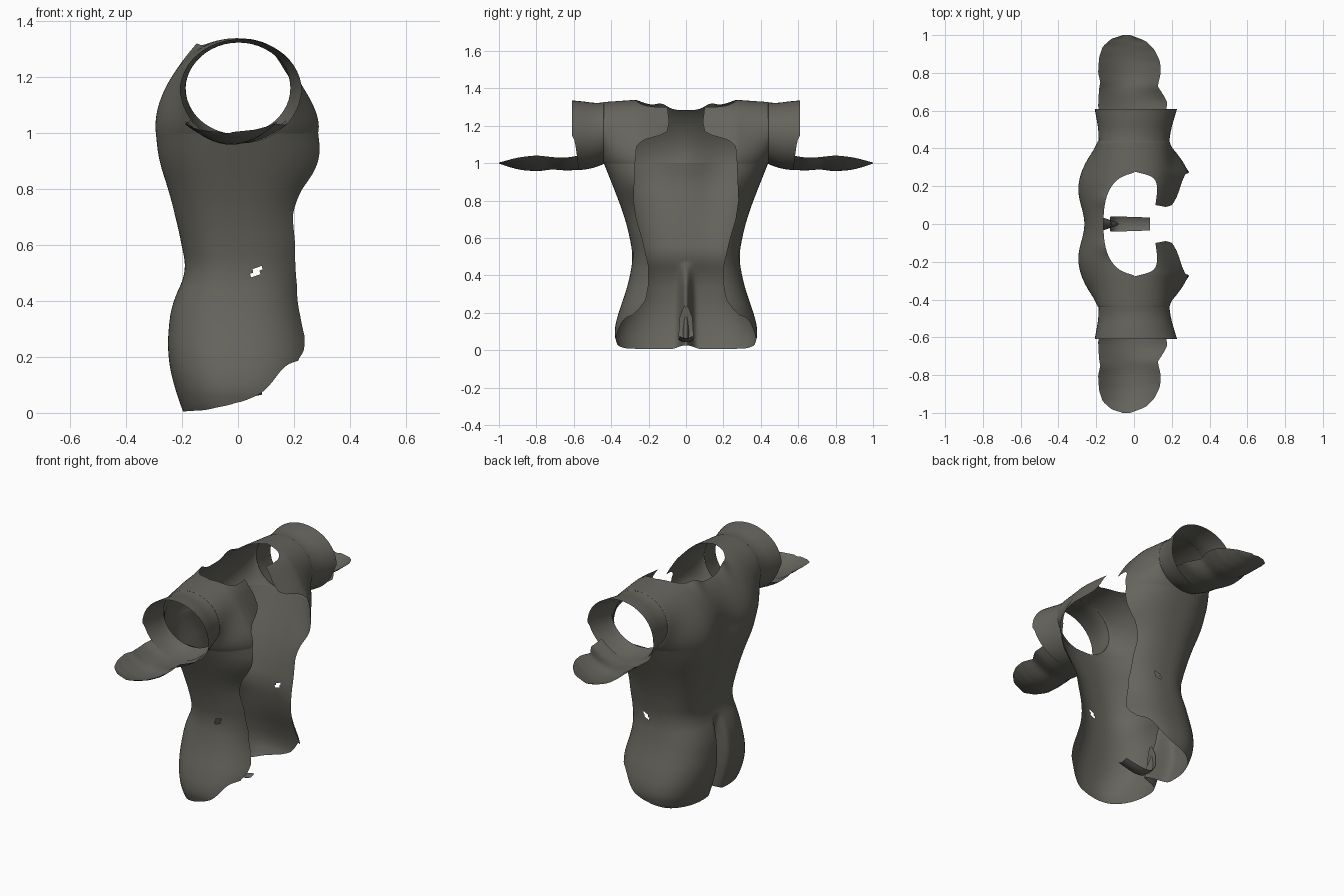
import bpy, bmesh, math

if "Cube" in bpy.data.objects:
    bpy.data.objects.remove(bpy.data.objects["Cube"])

cloth = bpy.data.materials.new("dark olive grey")
cloth.diffuse_color = (0.13, 0.127, 0.108, 1)
cloth.use_nodes = True
cloth.node_tree.nodes["Principled BSDF"].inputs["Base Color"].default_value = cloth.diffuse_color
N = 2.5          # squareness of the torso section
W1 = 0.44        # half width at the armpit


def table(pts, v):
    """Linear lookup in a list of (key, value) pairs."""
    if v <= pts[0][0]:
        return pts[0][1]
    for (a, p), (b, q) in zip(pts, pts[1:]):
        if v <= b:
            return p + (q - p) * (v - a) / (b - a)
    return pts[-1][1]


def soft(pts, v, d=.05):
    """Rounded lookup, exact at both ends of the list."""
    d = max(0, min(d, v - pts[0][0], pts[-1][0] - v))
    return sum(table(pts, v + d * k / 3) for k in range(-3, 4)) / 7


def sheet(name, fn, nu, nv, flip=False, hole=None):
    """Grid surface fn(u, v), mirrored to the other side in y."""
    bm = bmesh.new()
    g = [[bm.verts.new(fn(i / nu, j / nv)) for j in range(nv + 1)] for i in range(nu + 1)]
    for i in range(nu):
        for j in range(nv):
            q = [g[i][j], g[i + 1][j], g[i + 1][j + 1], g[i][j + 1]]
            f = bm.faces.new(q[::-1] if flip else q)
            f.smooth = True
            if hole and hole(f.calc_center_median()):
                bm.faces.remove(f)
    bmesh.ops.remove_doubles(bm, verts=bm.verts, dist=0.0005)
    me = bpy.data.meshes.new(name)
    bm.to_mesh(me)
    bm.free()
    me.materials.append(cloth)
    ob = bpy.data.objects.new(name, me)
    bpy.context.collection.objects.link(ob)
    m = ob.modifiers.new("mirror", 'MIRROR')
    m.use_axis = (False, True, False)
    m.use_clip = True
    return ob


# Torso profiles by height
WIDTH = [(0, .345), (.02, .368), (.06, .382), (.1, .386), (.2, .362), (.3, .325), (.4, .298), (.5, .283),
         (.6, .3), (.7, .325), (.8, .36), (.9, .4), (1, W1)]
BACK = [(0, .21), (.1, .245), (.2, .267), (.3, .267), (.4, .252), (.5, .2), (.6, .218), (.7, .245),
        (.8, .272), (.9, .31), (1, .32)]
FRONT = [(.1, .28), (.2, .3), (.3, .27), (.4, .25), (.6, .28), (.75, .28), (.83, .33), (.9, .36), (1, .33)]
OPENING = [(.19, .285), (.22, .25), (.27, .215), (.35, .2), (.45, .2), (.6, .235), (.7, .265), (.8, .28),
           (1, .272), (1.1, .265), (1.13, .23), (1.15, .14), (1.17, .1), (1.22, .09), (1.3, .1)]
HEM = [(-.22, .005), (-.1, .01), (0, .03), (.07, .08), (.1, .13), (.13, .17), (.2, .195)]
SPINE = [(0, .02), (.4, .02), (.6, .02), (.8, .035), (1, .065), (1.3, .02)]
CLEFT = [(0, .12), (.1, .13), (.2, .115), (.35, .07), (.47, 0)]


def groove(y, z):
    return table(SPINE, z) * math.exp(-(y / .14) ** 2) + table(CLEFT, z) * math.exp(-(y / .03) ** 2)


def torso(u, v):
    u = 1 - (1 - u) ** 1.5           # finer columns near the spine
    hem = soft(HEM, .24 * math.cos(.75 + (math.pi - .75) * u), .02)
    hem += .02 * math.exp(-((1 - u) / .04) ** 2)
    z = hem + (1 - hem) * v
    w = soft(WIDTH, z)
    p0 = math.asin((table(OPENING, z) / w) ** (N / 2))
    p = p0 + (math.pi - p0) * u
    y = w * abs(math.sin(p)) ** (2 / N)
    c = math.cos(p)
    x = abs(c) ** (2 / N) * (soft(FRONT, z) if c > 0 else -soft(BACK, z))
    if c < 0:
        x += groove(y, z)
    return x, y, z


sheet("torso", torso, 80, 72, flip=True,
      hole=lambda c: abs(c.x - .065) < .017 and abs(c.z - .505) < .014)


def yoke_point(y, t, a, slim):
    """Arch over the shoulder, closing to a full sleeve ring at the armpit."""
    s = 1 - max(0, 1 - (y / W1) ** N) ** (1 / N)
    e = min(1, max(0, (y - .18) / (W1 - .18)))
    s += (e * e * (3 - 2 * e) - s) * .6 * math.sin(math.pi * t) ** 2 if y < W1 else 0
    hx = -a * math.cos(math.pi * t) * (1 - slim * math.sin(2 * math.pi * t) ** 2)
    hz = 1 + .342 * math.sin(math.pi * t)
    fx, fz = -.187 * math.sin(2 * math.pi * t), 1.16 - .165 * math.cos(2 * math.pi * t)
    return hx + (fx - hx) * s, hz + (fz - hz) * s


def yoke_back(u, v):
    y = W1 * math.sin(u * math.pi / 2)
    k = min(1, y / .265)
    te = .31 + .19 * (1 - math.sqrt(1 - k * k))
    x, z = yoke_point(y, te * v, .32, .06)
    z += .022 * v ** 5 * math.exp(-((y - .13) / .04) ** 2)     # raised collar
    return x + groove(y, z) * (1 - .6 * v), y, z


def yoke_front(u, v):
    s = math.sin(u * math.pi / 2)
    y0 = table(OPENING, 1 + .342 * math.sin(math.pi * .34 * v))
    y = y0 + (W1 - y0) * s
    k = min(1, (.1 + (W1 - .1) * s) / .27)                     # neck edge follows the top row
    te = .34 + .16 * (1 - math.sqrt(1 - k ** 6))
    x, z = yoke_point(y, 1 - te * v, .23 + .1 * min(1, y / .27), .17)
    return x, y, z


sheet("upper_back", yoke_back, 40, 28, flip=True)
sheet("upper_chest", yoke_front, 40, 40)


# Short sleeve, slightly flared, cut back a little underneath
TOP = [(.44, 1.325), (.48, 1.32), (.55, 1.33), (.61, 1.335)]
LOW = [(.44, .995), (.5, .972), (.56, .963), (.61, .96)]
RX = [(.44, .187), (.5, .192), (.56, .206), (.61, .218)]


def sleeve(u, v):
    a = 2 * math.pi * v
    end = .61 - .035 * max(0, math.cos(a)) ** .5
    y = W1 + (end - W1) * u
    hi, lo = soft(TOP, y, .03), soft(LOW, y, .03)
    return (.01 * u - soft(RX, y, .03) * math.sin(a), y, (hi + lo) / 2 - (hi - lo) / 2 * math.cos(a))


sheet("sleeve", sleeve, 12, 48, flip=True)

# Forearm guard: a shallow cup along the underside of the arm
XMIN = [(.56, -.17), (.62, -.19), (.72, -.185), (.75, -.178), (.8, -.19), (.88, -.185), (.94, -.165),
        (.98, -.12), (1, -.06)]
XMAX = [(.56, .17), (.65, .175), (.7, .145), (.73, .125), (.8, .142), (.86, .138), (.92, .11),
        (.97, .06), (1, -.02)]
RIM = [(.56, 1.045), (.62, 1.03), (.7, 1.03), (.8, 1.042), (.9, 1.03), (1, 1.003)]
KEEL = [(.56, .964), (.65, .96), (.72, .968), (.78, .956), (.88, .962), (.95, .98), (1, .998)]


def guard(u, v):
    y = .56 + .44 * math.sin(u * math.pi / 2)
    a, b = table(XMIN, y), table(XMAX, y)
    s = 2 * v - 1
    lo = soft(KEEL, y, .03)
    return (a + b) / 2 + (b - a) / 2 * s, y, lo + (soft(RIM, y, .03) - lo) * s * s


sheet("forearm_guard", guard, 32, 16)

# Narrow strip between the legs
PX = [(0, -.12), (.3, -.13), (.5, -.12), (.7, -.06), (1, .085)]
PZ = [(0, .23), (.3, .13), (.5, .06), (.7, .035), (1, .065)]
PW = [(0, .01), (.2, .035), (.5, .04), (.8, .038), (1, .034)]
sheet("crotch_strip", lambda u, v: (soft(PX, u, .12), table(PW, u) * v, soft(PZ, u, .12) + .01 * v * v),
      24, 4, flip=True)
